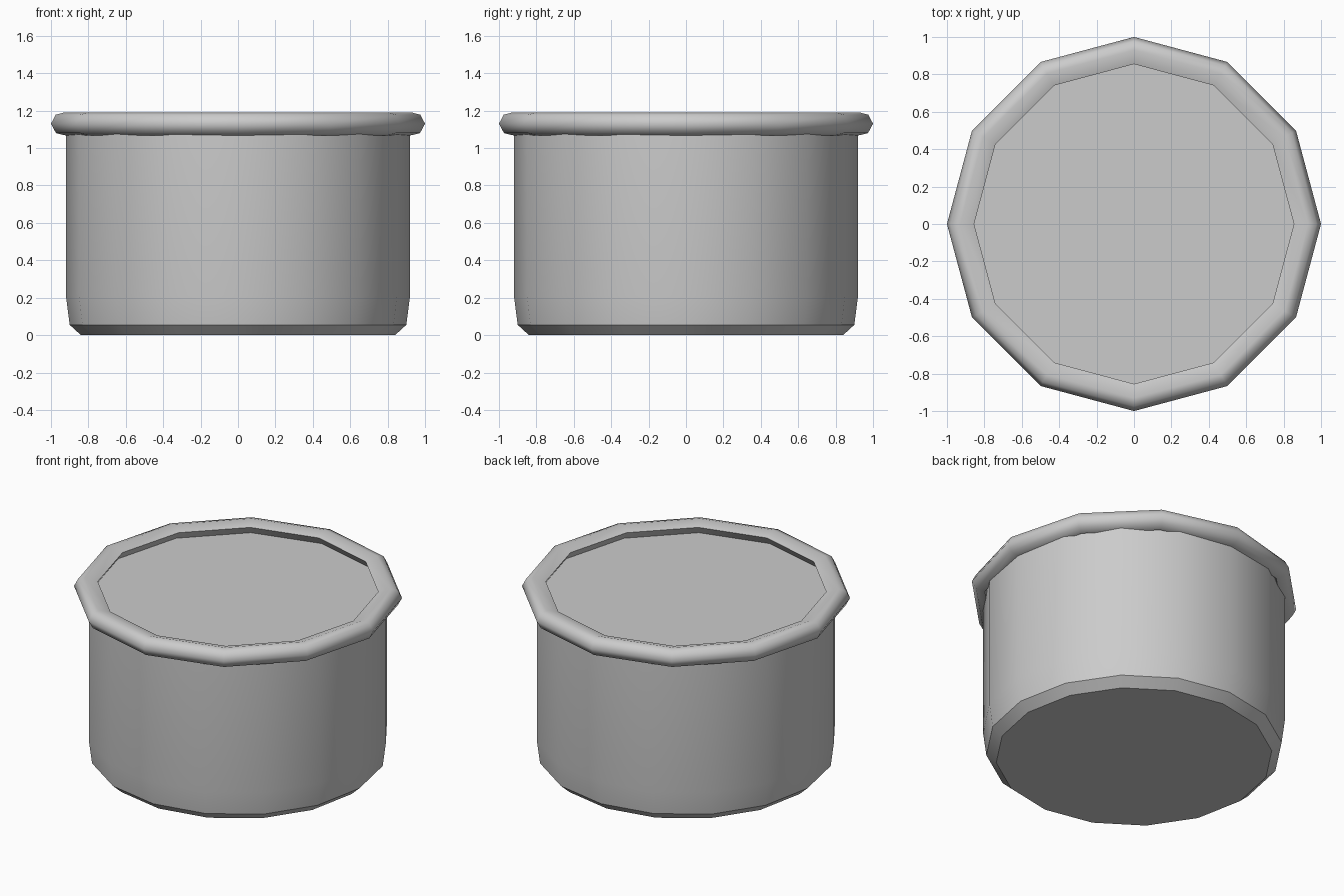
import bpy, bmesh
from math import cos, sin, tau, radians

cube = bpy.data.objects.get("Cube")
if cube:
    bpy.data.objects.remove(cube, do_unlink=True)

grey = bpy.data.materials.new("plain_grey")
grey.use_nodes = True
colour = (0.6, 0.6, 0.6, 1.0)
grey.diffuse_color = colour
grey.node_tree.nodes["Principled BSDF"].inputs["Base Color"].default_value = colour


def lathe(name, profile, sides, closed, smooth_angle):
    """Turn an (r, z) profile around z; open profiles get flat end caps."""
    bm = bmesh.new()
    rings = [[bm.verts.new((r * cos(tau * i / sides), r * sin(tau * i / sides), z))
              for i in range(sides)] for r, z in profile]
    pairs = list(zip(rings, rings[1:]))
    if closed:
        pairs.append((rings[-1], rings[0]))
    else:
        bm.faces.new(rings[0])
        bm.faces.new(rings[-1])
    for low, high in pairs:
        for i in range(sides):
            j = (i + 1) % sides
            bm.faces.new((low[i], low[j], high[j], high[i]))
    bmesh.ops.recalc_face_normals(bm, faces=bm.faces)
    mesh = bpy.data.meshes.new(name)
    bm.to_mesh(mesh)
    bm.free()
    mesh.materials.append(grey)
    obj = bpy.data.objects.new(name, mesh)
    bpy.context.collection.objects.link(obj)
    bpy.ops.object.select_all(action='DESELECT')
    obj.select_set(True)
    bpy.context.view_layer.objects.active = obj
    bpy.ops.object.shade_smooth_by_angle(angle=radians(smooth_angle))
    return obj


# Drum with a bevelled foot and a flat lid set inside the rim
lathe("drum_body", [(0.84, 0), (0.90, 0.055), (0.92, 0.21), (0.92, 1.115)],
      sides=16, closed=False, smooth_angle=30)

# Rolled rim: rounded outside, with an undercut lip reaching in over the lid
lathe("rolled_rim", [(0.92, 1.067), (0.973, 1.08), (1.0, 1.13), (0.975, 1.178),
                     (0.93, 1.19), (0.855, 1.166)],
      sides=12, closed=True, smooth_angle=60)
